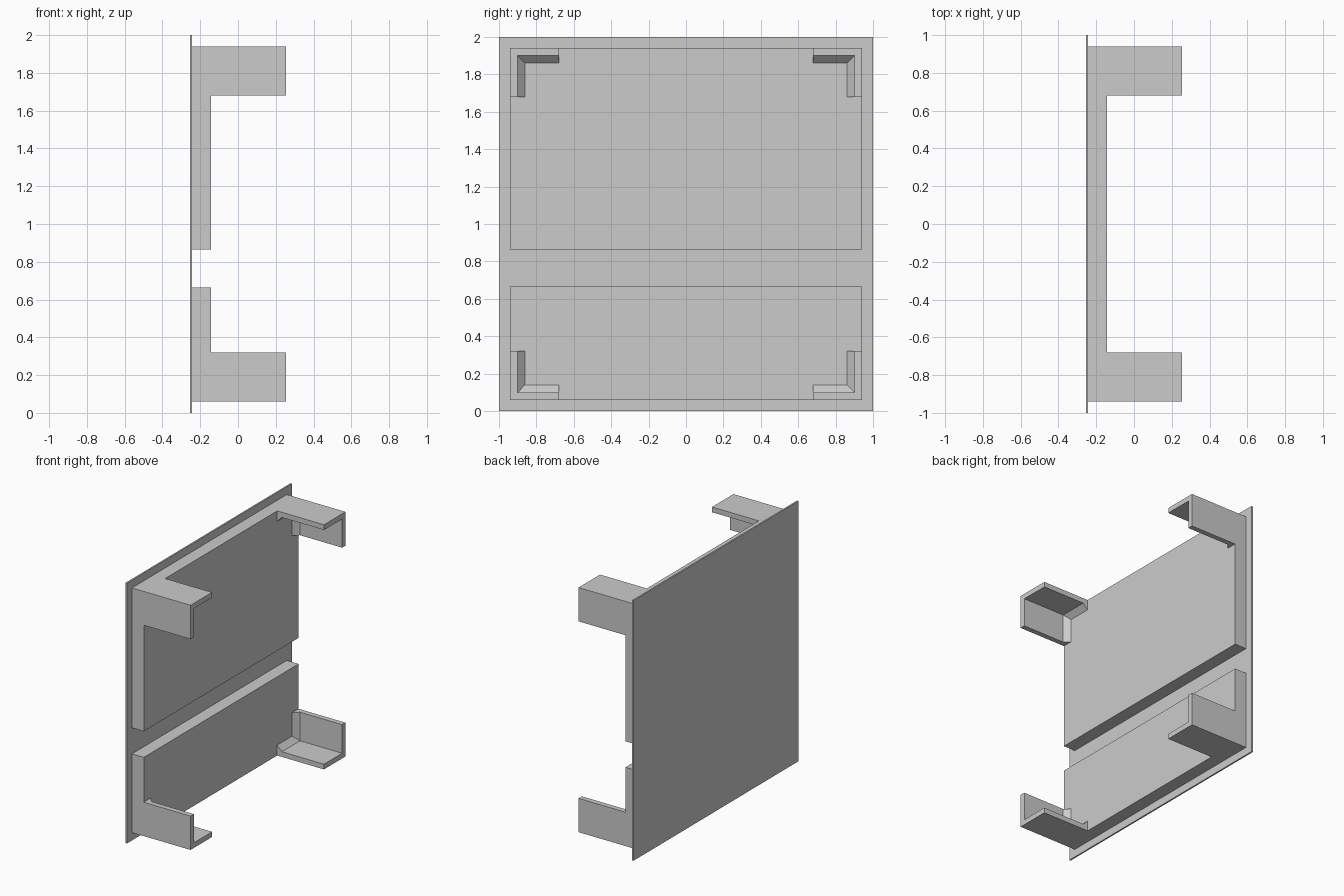
import bpy
import bmesh

cube = bpy.data.objects.get("Cube")
if cube:
    bpy.data.objects.remove(cube, do_unlink=True)

grey = bpy.data.materials.new("light_grey")
grey.use_nodes = True
colour = (0.6, 0.6, 0.6, 1)
grey.diffuse_color = colour
grey.node_tree.nodes["Principled BSDF"].inputs["Base Color"].default_value = colour

BACK, PLATE, PAD, TIP = -0.255, -0.243, -0.143, 0.255  # depths along x
EDGE, ARM, WALL, FILLET = 0.94, 0.26, 0.04, 0.04


def finish(name, bm):
    bmesh.ops.recalc_face_normals(bm, faces=bm.faces)
    mesh = bpy.data.meshes.new(name)
    bm.to_mesh(mesh)
    bm.free()
    mesh.materials.append(grey)
    obj = bpy.data.objects.new(name, mesh)
    bpy.context.collection.objects.link(obj)
    return obj


def slab(name, x0, x1, half_y, z0, z1):
    bm = bmesh.new()
    bmesh.ops.create_cube(bm, size=1)
    for v in bm.verts:
        v.co.x = x1 if v.co.x > 0 else x0
        v.co.y = half_y if v.co.y > 0 else -half_y
        v.co.z = z1 if v.co.z > 0 else z0
    return finish(name, bm)


def corner_leg(name, side, updown):
    """L-shaped leg lofted along x, with a chamfer at its foot."""
    bm = bmesh.new()
    rings = []
    for x, t in ((PAD, WALL + FILLET), (PAD + FILLET, WALL), (TIP, WALL)):
        outline = ((0, 0), (ARM, 0), (ARM, t), (t, t), (t, ARM), (0, ARM))
        rings.append([bm.verts.new((x, side * (EDGE - a), 1 + updown * (EDGE - b)))
                      for a, b in outline])
    for low, high in zip(rings, rings[1:]):
        for i in range(len(low)):
            j = (i + 1) % len(low)
            bm.faces.new((low[i], low[j], high[j], high[i]))
    bm.faces.new(rings[0])
    bm.faces.new(rings[-1])
    return finish(name, bm)


# Thin panel and the two raised pads
slab("panel", BACK, PLATE, 1, 0, 2)
slab("upper_pad", PLATE, PAD, EDGE, 0.865, 1 + EDGE)
slab("lower_pad", PLATE, PAD, EDGE, 1 - EDGE, 0.665)

# Four corner legs
for side, side_name in ((1, "back"), (-1, "front")):
    for updown, level in ((1, "upper"), (-1, "lower")):
        corner_leg(f"{level}_{side_name}_leg", side, updown)
